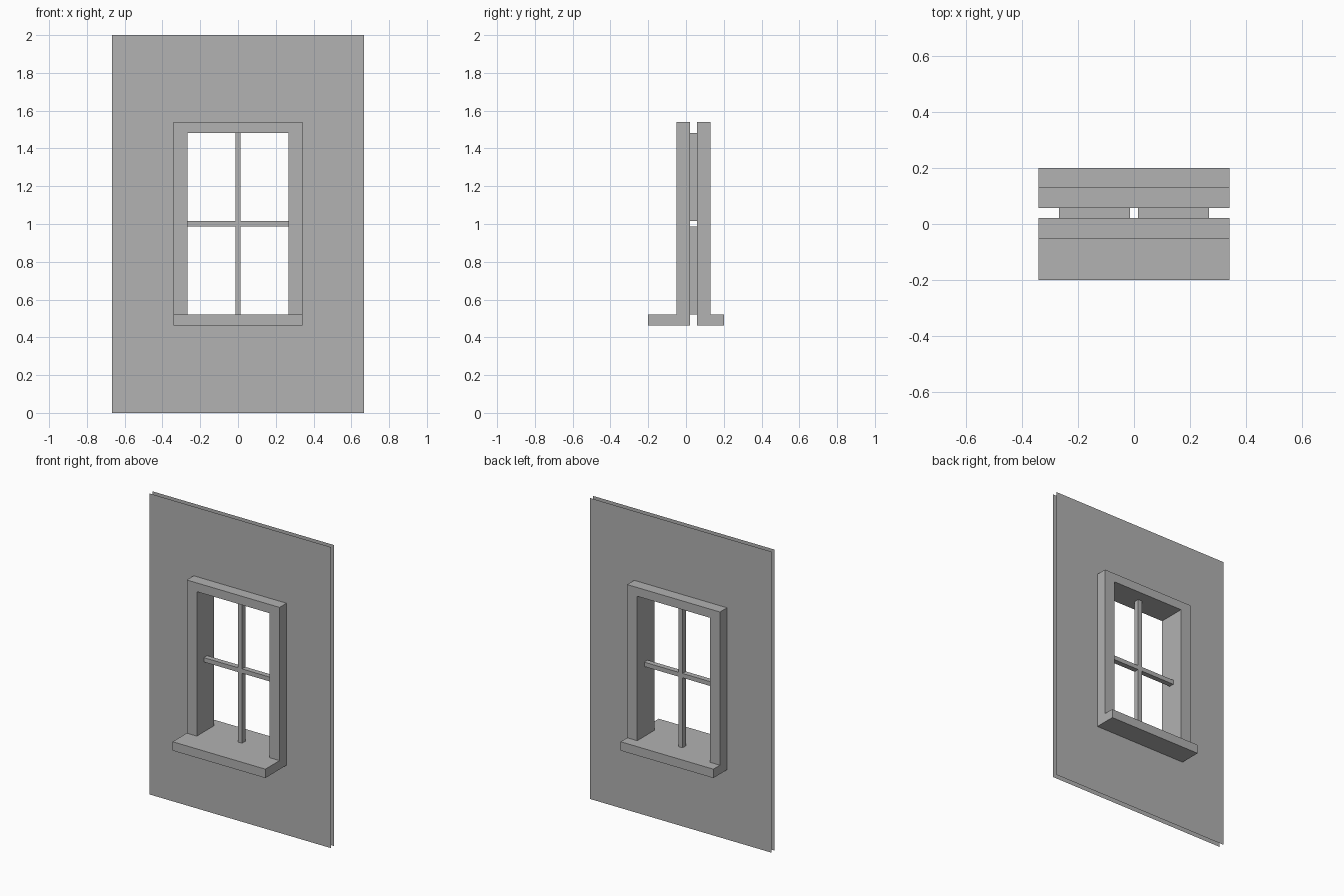
import bpy
import bmesh

cube = bpy.data.objects.get("Cube")
if cube:
    bpy.data.objects.remove(cube, do_unlink=True)

# One plain grey for everything
grey = bpy.data.materials.new("plain grey")
grey.use_nodes = True
colour = (0.445, 0.445, 0.445, 1)
grey.diffuse_color = colour
grey.node_tree.nodes["Principled BSDF"].inputs["Base Color"].default_value = colour

# Main dimensions
WALL_X, WALL_TOP = 0.667, 2.0
OUT_X, IN_X, BAR_X = 0.341, 0.267, 0.0145
SILL_LOW, SILL_TOP, HEAD_LOW, HEAD_TOP = 0.463, 0.522, 1.482, 1.54
BAR_LOW, BAR_HIGH = 0.987, 1.016
SILL_F, FRAME_F, WALL_F = -0.2, -0.051, 0.022
WALL_B, FRAME_B, SILL_B = 0.057, 0.131, 0.2


def box(x0, x1, y0, y1, z0, z1):
    return ((x0, y0, z0), (x1, y1, z1))


def both_sides(x0, x1, *rest):
    return [box(x0, x1, *rest), box(-x1, -x0, *rest)]


# Each part is a set of boxes that meet without overlapping
parts = {
    "wall": both_sides(OUT_X, WALL_X, WALL_F, WALL_B, 0, WALL_TOP) + [
        box(-OUT_X, OUT_X, WALL_F, WALL_B, 0, SILL_LOW),
        box(-OUT_X, OUT_X, WALL_F, WALL_B, HEAD_TOP, WALL_TOP)],
    "window_frame": both_sides(IN_X, OUT_X, FRAME_F, FRAME_B, SILL_TOP, HEAD_TOP) + [
        box(-IN_X, IN_X, FRAME_F, FRAME_B, HEAD_LOW, HEAD_TOP)],
    "window_sill": [box(-OUT_X, OUT_X, SILL_F, SILL_B, SILL_LOW, SILL_TOP)],
    "glazing_bars": both_sides(BAR_X, IN_X, WALL_F, WALL_B, BAR_LOW, BAR_HIGH) + [
        box(-BAR_X, BAR_X, WALL_F, WALL_B, SILL_TOP, HEAD_LOW)],
}

# Split space at every box boundary
all_boxes = [b for boxes in parts.values() for b in boxes]
cuts = [sorted({corner[a] for b in all_boxes for corner in b}) for a in range(3)]


def owner(cell):
    """Name of the part that fills a cell, or None."""
    if any(not 0 <= i < len(cuts[a]) - 1 for a, i in enumerate(cell)):
        return None
    mid = [(cuts[a][i] + cuts[a][i + 1]) / 2 for a, i in enumerate(cell)]
    for name, boxes in parts.items():
        for lo, hi in boxes:
            if all(lo[a] < mid[a] < hi[a] for a in range(3)):
                return name
    return None


# Keep only the outer skin; the rim of the wall stays open
meshes = {name: bmesh.new() for name in parts}
cells = [(i, j, k) for i in range(len(cuts[0]) - 1)
         for j in range(len(cuts[1]) - 1) for k in range(len(cuts[2]) - 1)]
for cell in cells:
    name = owner(cell)
    if not name:
        continue
    for axis in range(3):
        for side in (0, 1):
            beyond = list(cell)
            beyond[axis] += 2 * side - 1
            at_rim = axis != 1 and not 0 <= beyond[axis] < len(cuts[axis]) - 1
            if at_rim or owner(beyond):
                continue
            u, v = (axis + 1) % 3, (axis + 2) % 3
            ring = []
            for du, dv in ((0, 0), (1, 0), (1, 1), (0, 1)):
                point = list(cell)
                point[axis] += side
                point[u] += du
                point[v] += dv
                co = [cuts[a][point[a]] for a in range(3)]
                ring.append(meshes[name].verts.new(co))
            meshes[name].faces.new(ring if side else ring[::-1])

for name, bm in meshes.items():
    bmesh.ops.remove_doubles(bm, verts=bm.verts, dist=0.0001)
    mesh = bpy.data.meshes.new(name)
    bm.to_mesh(mesh)
    bm.free()
    mesh.materials.append(grey)
    bpy.context.collection.objects.link(bpy.data.objects.new(name, mesh))
